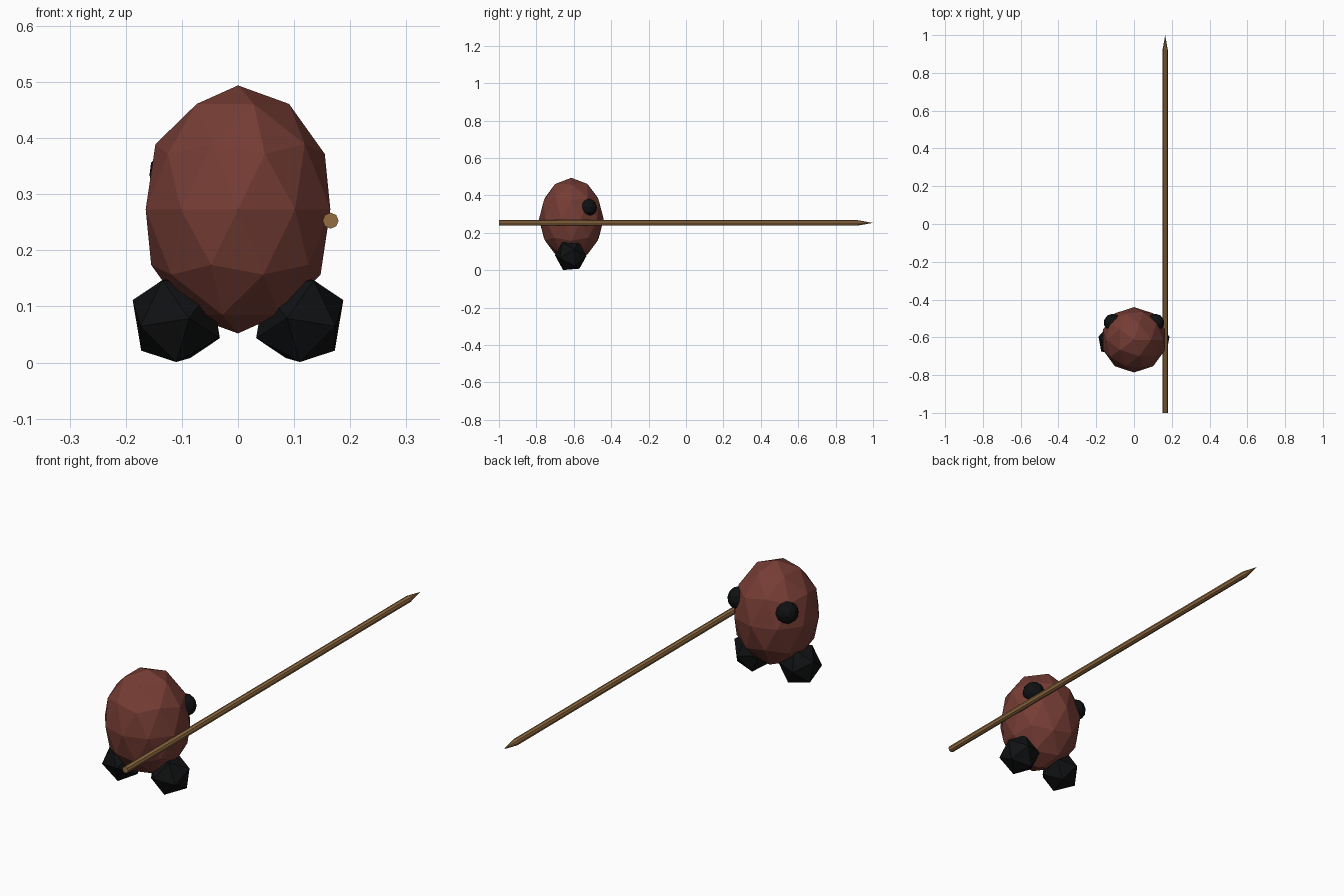
import bpy
from math import radians, pi
from mathutils import Matrix, Vector

if "Cube" in bpy.data.objects:
    bpy.data.objects.remove(bpy.data.objects["Cube"])


def material(name, rgb):
    m = bpy.data.materials.new(name)
    m.diffuse_color = (*rgb, 1)
    m.use_nodes = True
    m.node_tree.nodes["Principled BSDF"].inputs["Base Color"].default_value = m.diffuse_color
    return m


RED_BROWN = material("red brown", (0.18, 0.046, 0.035))
BLACK = material("black", (0.005, 0.0055, 0.006))
WOOD = material("wood", (0.29, 0.155, 0.055))


def finish(name, mat, matrix):
    """Name the active primitive, colour it and bake its placement."""
    ob = bpy.context.object
    ob.name = name
    ob.data.transform(matrix)
    if matrix.determinant() < 0:
        ob.data.flip_normals()
    ob.data.materials.append(mat)
    return ob


def ico(name, subdivisions, mat, matrix):
    bpy.ops.mesh.primitive_ico_sphere_add(subdivisions=subdivisions, radius=1)
    return finish(name, mat, matrix)


# egg-shaped body
ico("body", 2, RED_BROWN,
    Matrix.Translation((0, -0.613, 0.273)) @ Matrix.Diagonal((0.173, 0.173, 0.221, 1)))

# feet and eyes, mirrored left and right (the face looks along +y)
foot = (Matrix.Translation((0.11, -0.616, 0.0775))
        @ Matrix.Rotation(radians(16), 4, 'Z')
        @ Matrix.Rotation(radians(4.5), 4, 'X')
        @ Matrix.Rotation(radians(67), 4, 'Y')
        @ Matrix.Scale(0.087, 4))
eye = Matrix.Translation((0.113, -0.522, 0.335)) @ Matrix.Scale(0.047, 4)
for side, sx in (("right", 1), ("left", -1)):
    mirror = Matrix.Diagonal((sx, 1, 1, 1))
    ico(side + "_foot", 1, BLACK, mirror @ foot)
    ico(side + "_eye", 2, BLACK, mirror @ eye)

# spear: octagonal shaft with a short pointed tip, lying along y
along_y = Matrix.Rotation(-pi / 2, 4, 'X')
SX, SZ, R, TIP = 0.165, 0.253, 0.0142, 0.92
bpy.ops.mesh.primitive_cylinder_add(vertices=8, radius=R, depth=TIP + 1)
finish("spear_shaft", WOOD, Matrix.Translation((SX, (TIP - 1) / 2, SZ)) @ along_y)
bpy.ops.mesh.primitive_cone_add(vertices=8, radius1=R, radius2=0, depth=1 - TIP)
finish("spear_tip", WOOD, Matrix.Translation((SX, (TIP + 1) / 2, SZ)) @ along_y)
